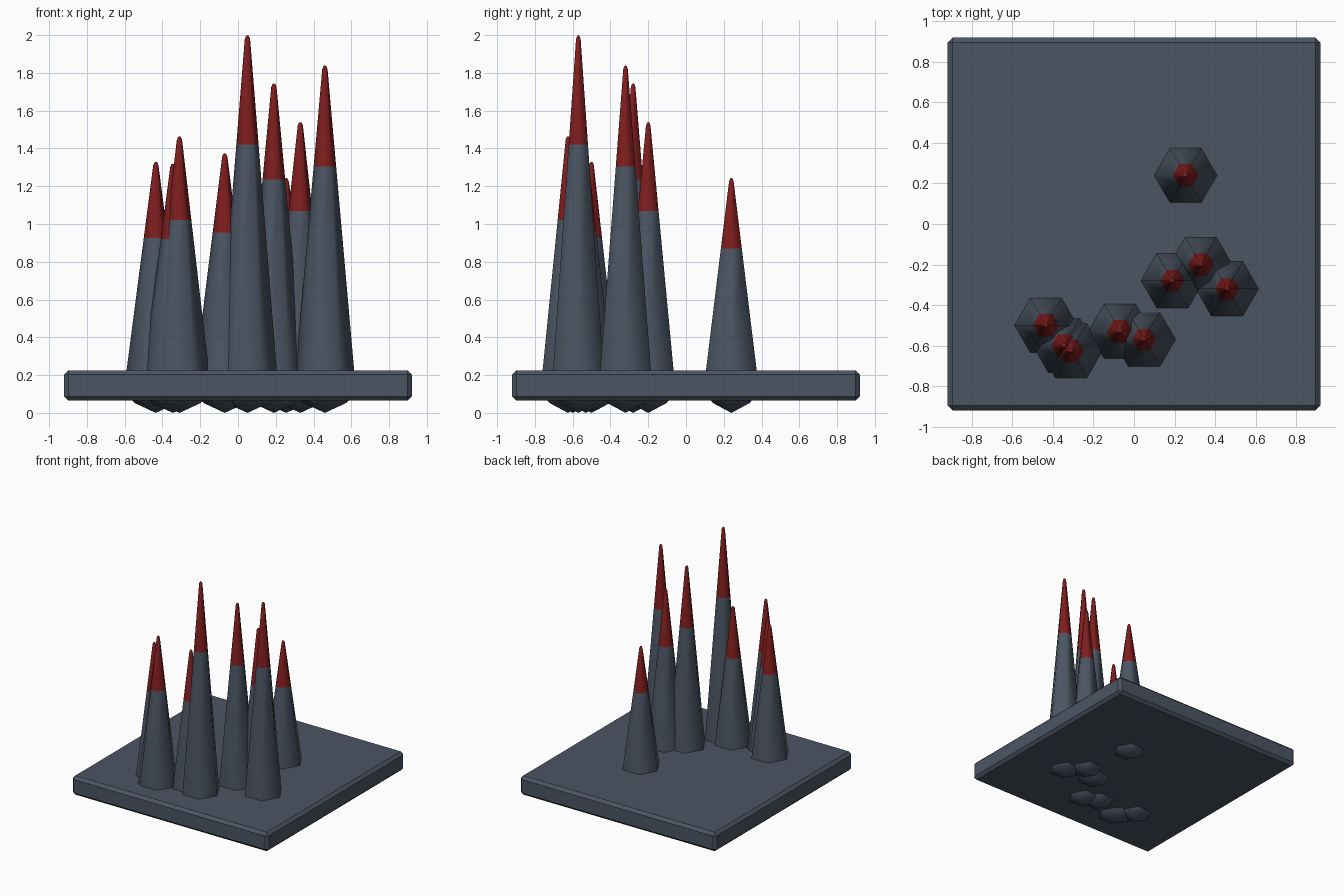
import bpy, bmesh, math

if "Cube" in bpy.data.objects:
    bpy.data.objects.remove(bpy.data.objects["Cube"])


def material(name, rgb):
    m = bpy.data.materials.new(name)
    m.diffuse_color = (*rgb, 1.0)
    m.use_nodes = True
    m.node_tree.nodes["Principled BSDF"].inputs["Base Color"].default_value = m.diffuse_color
    return m


SLATE = material("slate grey", (0.0704, 0.0908, 0.1248))
RED = material("dark red", (0.2122, 0.0123, 0.0123))


def finish(name, bm, mats):
    bmesh.ops.recalc_face_normals(bm, faces=bm.faces)
    mesh = bpy.data.meshes.new(name)
    bm.to_mesh(mesh)
    bm.free()
    for m in mats:
        mesh.materials.append(m)
    ob = bpy.data.objects.new(name, mesh)
    bpy.context.collection.objects.link(ob)
    return ob


# Base plate with chamfered edges
bm = bmesh.new()
bmesh.ops.create_cube(bm, size=1.0)
for v in bm.verts:
    v.co = (v.co.x * 1.84, v.co.y * 1.84, 0.145 + v.co.z * 0.16)
bmesh.ops.bevel(bm, geom=bm.edges[:], offset=0.023, segments=1, affect='EDGES')
finish("base_plate", bm, [SLATE])


def spike(name, x, y, top, red_z, sides=6):
    """Hexagonal spike: blunt foot under the plate, long taper, rounded tip."""
    neck = top - 0.02
    r_red = 0.014 + (0.155 - 0.014) * (neck - red_z) / (neck - 0.225)
    rings = [(0.112, 0.052), (0.14, 0.08), (0.158, 0.15), (0.155, 0.225),
             (r_red, red_z), (0.014, neck), (0.008, top - 0.005)]
    bm = bmesh.new()
    loops = []
    for r, z in rings:
        loops.append([bm.verts.new((x + r * math.cos(math.tau * i / sides),
                                    y + r * math.sin(math.tau * i / sides), z))
                      for i in range(sides)])
    foot = bm.verts.new((x, y, 0.0))
    tip = bm.verts.new((x, y, top))
    for i in range(sides):
        j = (i + 1) % sides
        bm.faces.new((foot, loops[0][j], loops[0][i]))
        bm.faces.new((tip, loops[-1][i], loops[-1][j]))
        for a, b in zip(loops, loops[1:]):
            bm.faces.new((a[i], a[j], b[j], b[i]))
    # red above the colour line
    for f in bm.faces:
        f.material_index = int(f.calc_center_median().z > red_z)
    ob = finish(name, bm, [SLATE, RED])
    bpy.context.view_layer.objects.active = ob
    ob.select_set(True)
    bpy.ops.object.shade_smooth_by_angle(angle=math.radians(62))
    ob.select_set(False)


# Spikes: x, y, tip height, start of the red tip
SPIKES = [
    (-0.435, -0.50, 1.33, 0.925),
    (-0.345, -0.60, 1.32, 0.92),
    (-0.31, -0.625, 1.465, 1.02),
    (-0.07, -0.53, 1.375, 0.955),
    (0.05, -0.57, 2.0, 1.42),
    (0.19, -0.28, 1.745, 1.235),
    (0.33, -0.20, 1.54, 1.07),
    (0.46, -0.32, 1.84, 1.305),
    (0.255, 0.24, 1.245, 0.87),
]
for n, s in enumerate(SPIKES, 1):
    spike(f"spike_{n}", *s)
